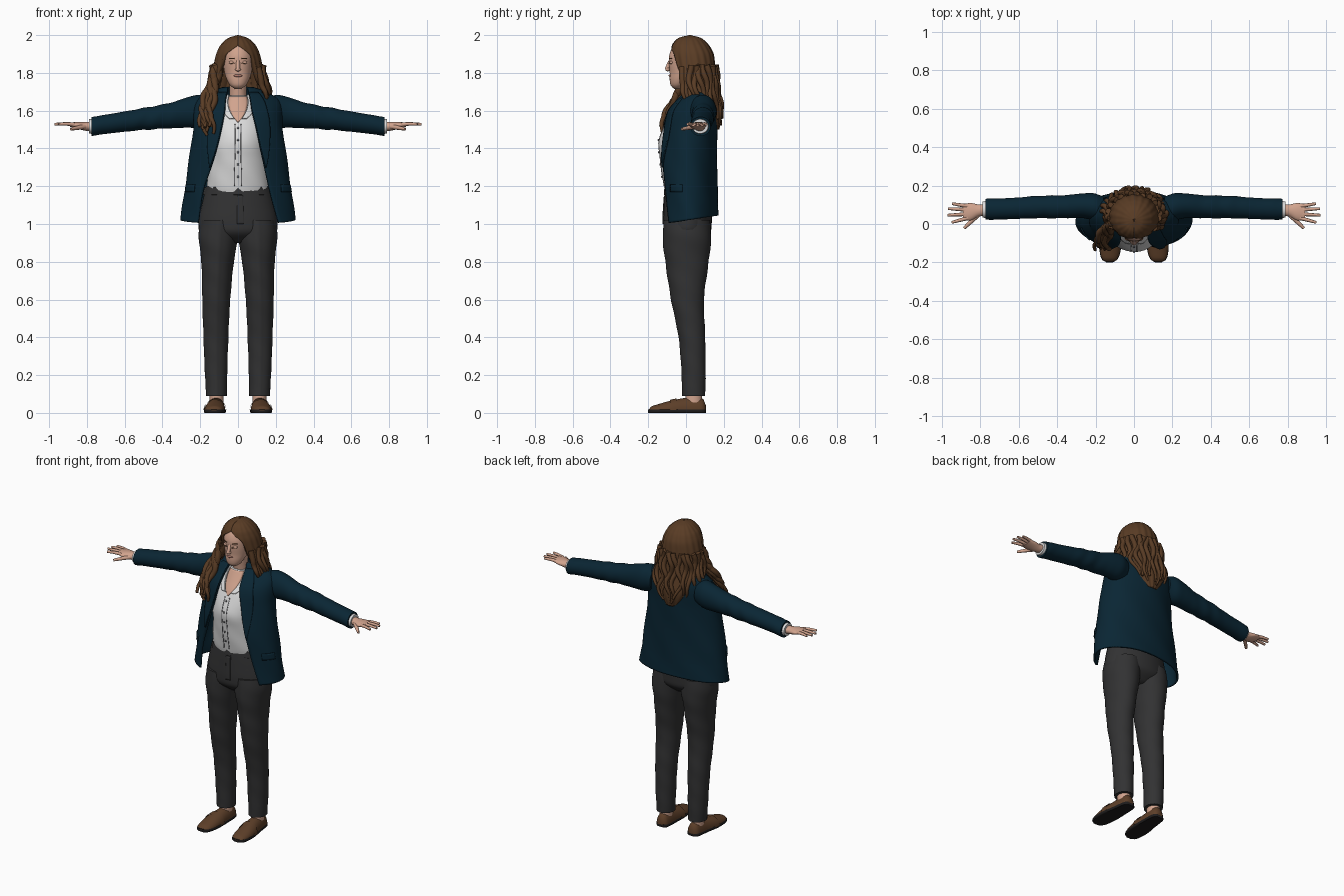
import bpy
import bmesh
import math
import random
from math import sin, cos, pi, radians

random.seed(4)
cube = bpy.data.objects.get("Cube")
if cube:
    bpy.data.objects.remove(cube)


def material(name, *rgb):
    m = bpy.data.materials.new(name)
    m.use_nodes = True
    m.diffuse_color = (*rgb, 1)
    m.node_tree.nodes["Principled BSDF"].inputs["Base Color"].default_value = (*rgb, 1)
    return m


navy = material("navy cloth", .003, .019, .034)
charcoal = material("charcoal cloth", .032, .032, .033)
white = material("white cloth", .72, .72, .72)
grey = material("grey trim", .16, .16, .17)
skin = material("skin", .64, .37, .27)
lip = material("lip", .42, .19, .15)
brown = material("brown hair", .1, .045, .018)
leather = material("brown leather", .11, .05, .022)
black = material("black rubber", .012, .011, .011)


def at(rows, t):
    """Smooth interpolation of table rows keyed by their first entry."""
    n = len(rows)
    i = max(0, min(n - 2, sum(r[0] <= t for r in rows) - 1))

    def slope(j, c):
        a, b = rows[max(j - 1, 0)], rows[min(j + 1, n - 1)]
        return (b[c] - a[c]) / (b[0] - a[0])
    p, q = rows[i], rows[i + 1]
    h = q[0] - p[0]
    k = (t - p[0]) / h
    return [t] + [(2*k**3 - 3*k*k + 1) * p[c] + (3*k*k - 2*k**3) * q[c]
                  + h * ((k**3 - 2*k*k + k) * slope(i, c) + (k**3 - k*k) * slope(i + 1, c))
                  for c in range(1, len(p))]


def steps(a, b, n):
    return [a + (b - a) * i / n for i in range(n + 1)]


def surface(name, fn, us, vs, mat, closed=False, thick=0):
    """Grid of fn(u, v); closed ones wrap round and get end caps."""
    bm = bmesh.new()
    vs = vs[:-1] if closed else vs
    grid = [[bm.verts.new(fn(u, v)) for v in vs] for u in us]
    m = len(vs)
    for r, s in zip(grid, grid[1:]):
        for j in range(m if closed else m - 1):
            k = (j + 1) % m
            bm.faces.new((r[j], r[k], s[k], s[j]))
    if closed:
        bm.faces.new(grid[0][::-1])
        bm.faces.new(grid[-1])
        bmesh.ops.recalc_face_normals(bm, faces=bm.faces[:])
    me = bpy.data.meshes.new(name)
    bm.to_mesh(me)
    bm.free()
    me.materials.append(mat)
    for p in me.polygons:
        p.use_smooth = True
    me.set_sharp_from_angle(angle=radians(50))
    ob = bpy.data.objects.new(name, me)
    bpy.context.collection.objects.link(ob)
    if thick:
        mod = ob.modifiers.new("thickness", "SOLIDIFY")
        mod.thickness, mod.offset = thick, -1
    return ob


def body(rows, amp=0, fz=0, fa=0):
    """Upright form from rows (z, cx, cy, rx, ry); angle 0 faces the front."""
    def fn(z, a, out=0):
        r = at(rows, z)
        k = 1 + amp * sin(fz * z + fa * a)
        return (r[1] + (r[3] * k + out) * sin(a), r[2] - (r[4] * k + out) * cos(a), z)
    return fn


def limb(rows, s, amp=0):
    """Sideways form from rows (x, y, z, ry, rz)."""
    def fn(x, a):
        r = at(rows, x)
        k = 1 + amp * sin(62 * x + 2 * sin(a)) * (1 + sin(17 * x))
        return (s * x, r[1] - r[3] * k * cos(a), r[2] + r[4] * k * sin(a))
    return fn


def loft(name, fn, rows, mat, n=24, seg=32):
    return surface(name, fn, steps(rows[0][0], rows[-1][0], n), steps(0, 2 * pi, seg), mat, True)


def patch(name, fn, z0, z1, lo, hi, mat, out=.005, n=16):
    """Thin plate lying on a body between angles lo(z) and hi(z)."""
    return surface(name, lambda z, v: fn(z, lo(z) + (hi(z) - lo(z)) * v, out),
                   steps(z0, z1, n), steps(0, 1, 8), mat, thick=.008)


def strand(name, pts, r, mat, taper=.4):
    cu = bpy.data.curves.new(name, "CURVE")
    cu.dimensions, cu.bevel_depth, cu.bevel_resolution = "3D", r, 2
    cu.resolution_u, cu.use_fill_caps = 5, True
    sp = cu.splines.new("NURBS")
    sp.points.add(len(pts) - 1)
    for i, p in enumerate(pts):
        sp.points[i].co = (*p, 1)
        sp.points[i].radius = 1 - (1 - taper) * (i / (len(pts) - 1)) ** 2
    sp.use_endpoint_u, sp.order_u = True, 3
    cu.materials.append(mat)
    bpy.context.collection.objects.link(bpy.data.objects.new(name, cu))


def blob(name, loc, size, mat):
    surface(name, lambda u, a: [c + d * e for c, d, e in
            zip(loc, size, (cos(u) * sin(a), -cos(u) * cos(a), sin(u)))],
            steps(-1.5, 1.5, 10), steps(0, 2 * pi, 16), mat, True)


# Trousers: pelvis, waistband, fly and legs
pelvis = [(.9, 0, .01, .1, .06), (.95, 0, .008, .195, .118), (1, 0, .008, .209, .128),
          (1.1, 0, .01, .193, .126), (1.2, 0, .01, .168, .118)]
hips = body(pelvis)
loft("trouser_hips", hips, pelvis, charcoal)
patch("waistband", hips, 1.155, 1.195, lambda z: -pi, lambda z: pi, charcoal, .006).data
patch("fly", hips, 1.0, 1.15, lambda z: -.02, lambda z: .14, charcoal)
legs = [(.09, .114, .042, .054, .06), (.2, .116, .042, .059, .062), (.4, .117, .033, .066, .069),
        (.6, .115, .01, .074, .085), (.8, .108, .008, .086, .112), (.93, .104, .008, .104, .125),
        (1.02, .1, .008, .1, .118)]
shoe = [(-.2, .127, .014, .012), (-.19, .127, .034, .03), (-.15, .125, .05, .045),
        (-.08, .122, .055, .065), (0, .116, .047, .08), (.06, .113, .042, .085),
        (.095, .112, .034, .07), (.105, .112, .02, .04)]

for s, side in ((1, "left"), (-1, "right")):
    def leg(z, a):
        r = at(legs, z)
        crease = 1 + .05 * math.exp(-(min(a, 2 * pi - a) / .13) ** 2)
        fold = 1 + .012 * sin(45 * z + 2 * a)
        return (s * r[1] + r[3] * fold * sin(a), r[2] - r[4] * crease * fold * cos(a), z)
    loft(side + "_trouser_leg", leg, legs, charcoal, 50, 40)
    ankle = [(.04, s * .114, .04, .036, .045), (.13, s * .114, .042, .036, .042)]
    loft(side + "_ankle", body(ankle), ankle, skin, 2)

    # Slip-on shoe with strap and sole
    def upper(y, a, out=0):
        r = at(shoe, y)
        up = sin(a)
        return (s * r[1] + (r[2] + out) * cos(a), y, .014 + (r[3] - .014 + out) * max(up, 0))

    def sole(y, a):
        r = at(shoe, y)
        return (s * r[1] + (r[2] + .003) * cos(a), y, .009 + .009 * max(-1, min(1, 3 * sin(a))))
    loft(side + "_shoe", upper, shoe, leather)
    loft(side + "_sole", sole, shoe, black)
    surface(side + "_shoe_strap", lambda y, a: upper(y, a, .005), steps(-.085, -.05, 4),
            steps(0, pi, 16), leather)

# Shirt with open neck, collar and placket
shirt = [(1.15, 0, .01, .165, .115), (1.2, 0, .005, .165, .122), (1.35, 0, 0, .152, .138),
         (1.44, 0, -.005, .15, .138), (1.55, 0, .012, .145, .112), (1.62, 0, .03, .105, .085),
         (1.68, 0, .042, .062, .062)]
torso = body(shirt, .008, 40, 5)
loft("shirt", torso, shirt, white, 40, 48)
vee = lambda z: .02 + max(0, z - 1.54) * 5.5
patch("open_neck", torso, 1.54, 1.675, lambda z: -vee(z), vee, skin, .004)
for s, side in ((1, "left"), (-1, "right")):
    wide = lambda z: vee(z) + .1 + max(0, z - 1.54) * 4
    inner, outer = (vee, wide) if s > 0 else (lambda z: -wide(z), lambda z: -vee(z))
    patch(side + "_shirt_collar", torso, 1.56, 1.685, inner, outer, white, .012)
    patch(side + "_placket_line", torso, 1.2, 1.53, lambda z: s * .11 - .015,
          lambda z: s * .11 + .015, grey, .002)
for i in range(5):
    x, y, z = torso(1.25 + .065 * i, 0)
    blob("shirt_button", (x, y - .003, z), (.006, .004, .006), grey)

# Jacket: open shell, last two columns are the half widths of the opening
coat = [(1.0, 0, .018, .305, .155, .215, .215), (1.2, 0, .012, .28, .155, .165, .18),
        (1.35, 0, .01, .258, .155, .13, .127), (1.5, 0, .02, .238, .145, .1, .09),
        (1.6, 0, .035, .232, .13, .075, .07), (1.66, 0, .055, .212, .1, .065, .065),
        (1.7, 0, .066, .15, .075, .058, .058), (1.725, 0, .06, .082, .068, .055, .055)]
coat_base = body(coat, .008, 22, 6)


def coat_fn(z, a, out=0):
    x, y, h = coat_base(z, a, out)
    return (x, y, h + .045 * (1 - cos(a)) / 2 * max(0, 1.15 - z) / .15)


def edge(z, s):
    r = at(coat, z)
    return math.asin(min(.98, r[5 if s > 0 else 6] / r[3]))


surface("jacket", lambda z, v: coat_fn(z, edge(z, 1) + v * (2 * pi - edge(z, 1) - edge(z, -1))),
        steps(1.0, 1.725, 60), steps(0, 1, 64), navy, thick=.012)
sleeve = [(.16, .08, 1.6, .065, .07), (.21, .09, 1.597, .07, .086), (.27, .095, 1.59, .064, .08),
          (.36, .09, 1.574, .06, .067), (.5, .088, 1.556, .058, .058), (.65, .08, 1.535, .055, .052),
          (.775, .077, 1.517, .055, .05)]
cuff = [(.75, .077, 1.517, .046, .042), (.79, .075, 1.517, .042, .038)]
palm = [(.77, .075, 1.517, .03, .025), (.81, .07, 1.517, .032, .023), (.85, .064, 1.522, .045, .018),
        (.89, .062, 1.526, .042, .011)]
fingers = [(.093, .948, .106), (.073, .968, .08), (.052, .972, .046), (.031, .95, .008)]
for s, side in ((1, "left"), (-1, "right")):
    lapel = lambda z: .02 + .36 * sin(pi * min(1, (z - 1.3) / .36) * .62)
    lo = (lambda z: edge(z, 1)) if s > 0 else (lambda z: -edge(z, -1) - lapel(z))
    hi = (lambda z: edge(z, 1) + lapel(z)) if s > 0 else (lambda z: -edge(z, -1))
    patch(side + "_lapel", coat_fn, 1.3, 1.7, lo, hi, navy, .008, 24)
    patch(side + "_pocket_flap", coat_fn, 1.17, 1.21, lambda z: s * 1.15 - .22,
          lambda z: s * 1.15 + .22, navy, .006, 4)
    loft(side + "_sleeve", limb(sleeve, s, .018), sleeve, navy, 60)
    loft(side + "_shirt_cuff", limb(cuff, s), cuff, white, 3)

    # Hand with four fingers and a thumb
    loft(side + "_palm", limb(palm, s), palm, skin)
    for y0, x1, y1 in fingers:
        strand(side + "_finger", [(s * .865, y0, 1.526), (s * .91, (y0 + y1) / 2, 1.533),
                                  (s * x1, y1, 1.528)], .0105, skin, .65)
    strand(side + "_thumb", [(s * .81, .05, 1.515), (s * .85, .012, 1.51), (s * .885, -.022, 1.502)],
           .013, skin, .6)

# Neck, head and face
neck = [(1.58, 0, .035, .05, .045), (1.66, 0, .03, .045, .045), (1.8, 0, .015, .045, .05)]
loft("neck", body(neck), neck, skin, 8)
skull = [(1.715, 0, -.045, .016, .016), (1.73, 0, -.044, .038, .035), (1.76, 0, -.03, .057, .056),
         (1.8, 0, -.008, .071, .078), (1.85, 0, 0, .078, .09), (1.9, 0, .01, .08, .097),
         (1.95, 0, .02, .066, .08), (1.975, 0, .025, .03, .04)]
face = body(skull)
loft("head", face, skull, skin, 32, 40)
strand("nose", [(0, -.082, 1.862), (0, -.094, 1.838), (0, -.102, 1.818)], .011, skin, 1)
blob("nose_tip", (0, -.097, 1.818), (.016, .013, .01), skin)
blob("lips", (0, -.08, 1.785), (.024, .012, .008), lip)
for s, side in ((1, "left"), (-1, "right")):
    blob(side + "_eyelid", (s * .032, -.077, 1.855), (.017, .01, .009), skin)
    patch(side + "_brow", face, 1.874, 1.879, lambda z: s * .42 - .19, lambda z: s * .42 + .19, brown, .003, 2)
    patch(side + "_lashes", face, 1.849, 1.852, lambda z: s * .42 - .17, lambda z: s * .42 + .17, brown, .005, 2)

# Hair: shell with a face opening (last column, degrees) and wavy locks
mane = [(1.5, .0, .1, .06, .075, 120), (1.55, .0, .085, .11, .1, 112), (1.6, 0, .075, .145, .112, 102),
        (1.65, 0, .06, .163, .116, 88), (1.7, 0, .05, .158, .116, 68), (1.75, 0, .044, .145, .117, 56),
        (1.8, 0, .04, .134, .116, 50), (1.85, 0, .035, .126, .117, 44), (1.9, 0, .03, .115, .115, 34),
        (1.93, 0, .026, .102, .105, 14), (1.95, 0, .023, .09, .095, 1), (1.985, 0, .02, .05, .058, 0),
        (2.0, 0, .02, .004, .005, 0)]
hair = body(mane, .018, 14, 18)


def hair_fn(z, v):
    o = radians(max(0, at(mane, z)[5]))
    return hair(z, o + v * (2 * pi - 2 * o))


surface("hair", hair_fn, steps(1.5, 1.95, 45) + steps(1.953, 2.0, 20), steps(0, 1, 90), brown, thick=.025)
for i in range(17):
    a0, ph = radians(82 + 196 * i / 16), random.uniform(0, 6)
    end = 1.52 + .11 * abs(i - 8) / 8 + random.uniform(-.02, .03)
    strand("back_lock", [hair(z, a0 + .1 * sin(34 * z + ph), .004 + .007 * sin(40 * z + ph))
                         for z in steps(1.84, end, 12)], .016, brown)
for i in range(10):
    dx, dy, ph = random.uniform(-.035, .03), random.uniform(-.025, .03), random.uniform(0, 6)
    path = [(1.46, -.155, -.115), (1.52, -.165, -.115), (1.6, -.168, -.085), (1.68, -.15, -.04),
            (1.76, -.125, -.012), (1.84, -.108, .0)]
    low = random.uniform(1.46, 1.55)
    pts = [at(path, z) for z in steps(1.84, low, 12)]
    strand("front_lock", [(p[1] + dx * min(1, (1.86 - p[0]) * 4) + .012 * sin(45 * p[0] + ph),
                           p[2] + dy * (1.86 - p[0]) * 3 + .008 * cos(45 * p[0] + ph), p[0])
                          for p in pts], .02, brown)
for i in range(4):
    d = .018 * i
    strand("side_lock", [(.105, -.02 + d, 1.83), (.122, -.02 + d, 1.77), (.125, -.015 + d, 1.73),
                         (.152, -.02 + d, 1.69), (.15 + d / 2, d, 1.655)], .018, brown)
